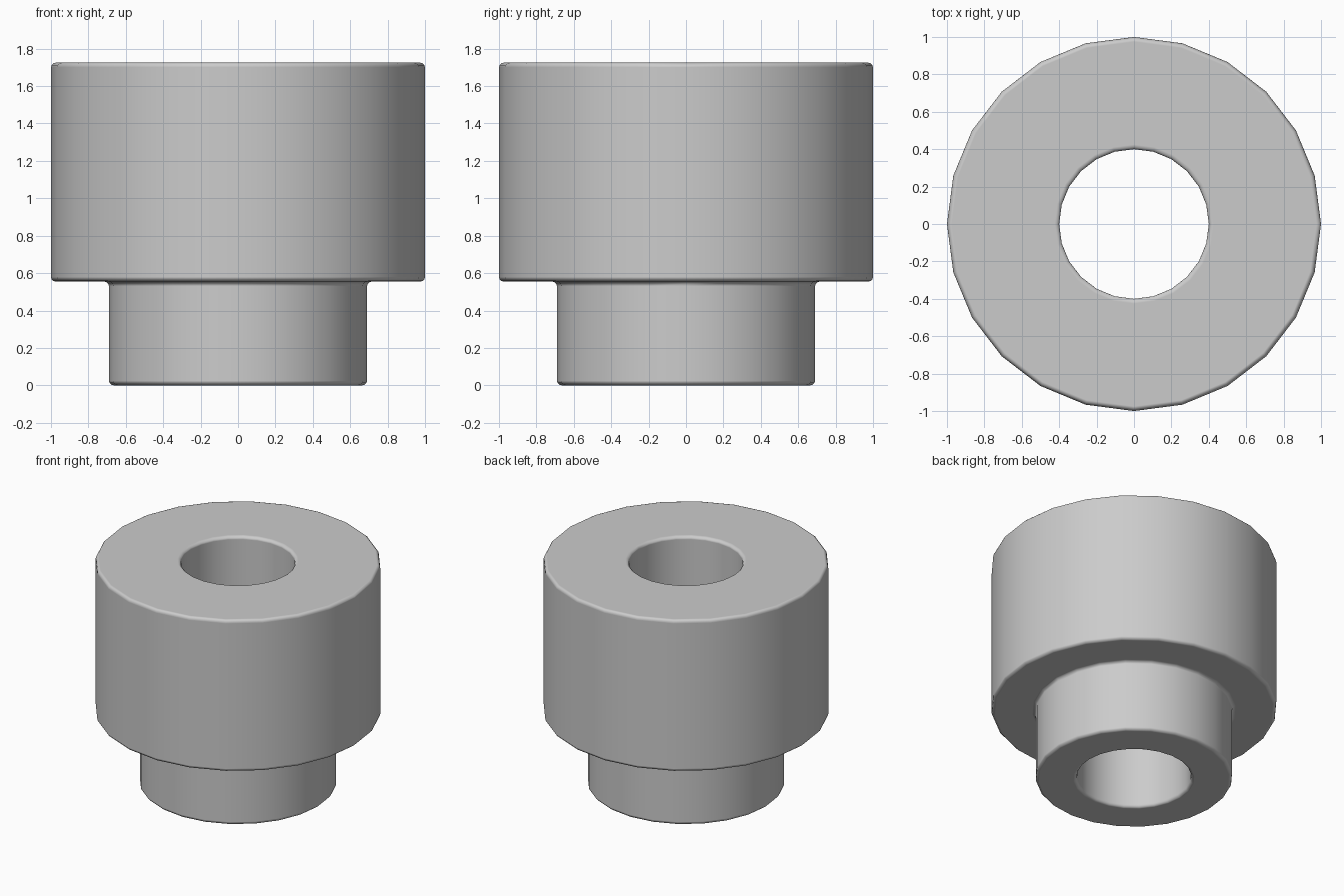
import bpy, bmesh, math

if "Cube" in bpy.data.objects:
    bpy.data.objects.remove(bpy.data.objects["Cube"])

SIDES = 24
# Closed cross-section of the bushing: (radius, height)
PROFILE = [(0.40, 0.0), (0.69, 0.0), (0.69, 0.555),
           (1.0, 0.555), (1.0, 1.725), (0.40, 1.725)]

# Stepped bushing with a through bore, revolved from the profile
bm = bmesh.new()
rings = []
for i in range(SIDES):
    a = 2 * math.pi * i / SIDES
    rings.append([bm.verts.new((r * math.cos(a), r * math.sin(a), z)) for r, z in PROFILE])
n = len(PROFILE)
for i in range(SIDES):
    p, q = rings[i], rings[(i + 1) % SIDES]
    for j in range(n):
        k = (j + 1) % n
        bm.faces.new((p[j], q[j], q[k], p[k]))
bmesh.ops.recalc_face_normals(bm, faces=bm.faces[:])
for f in bm.faces:
    f.smooth = True
mesh = bpy.data.meshes.new("stepped_bushing")
bm.to_mesh(mesh)
bm.free()
bushing = bpy.data.objects.new("stepped_bushing", mesh)
bpy.context.collection.objects.link(bushing)

# Plain grey metal
grey = bpy.data.materials.new("grey_metal")
grey.diffuse_color = (0.6, 0.6, 0.6, 1)
grey.use_nodes = True
grey.node_tree.nodes["Principled BSDF"].inputs["Base Color"].default_value = grey.diffuse_color
mesh.materials.append(grey)

# Small rounded edges on every rim, with flat end faces
bevel = bushing.modifiers.new("rounded_rims", 'BEVEL')
bevel.width = 0.025
bevel.segments = 3
bevel.limit_method = 'ANGLE'
bevel.angle_limit = math.radians(40)
bevel.harden_normals = True
